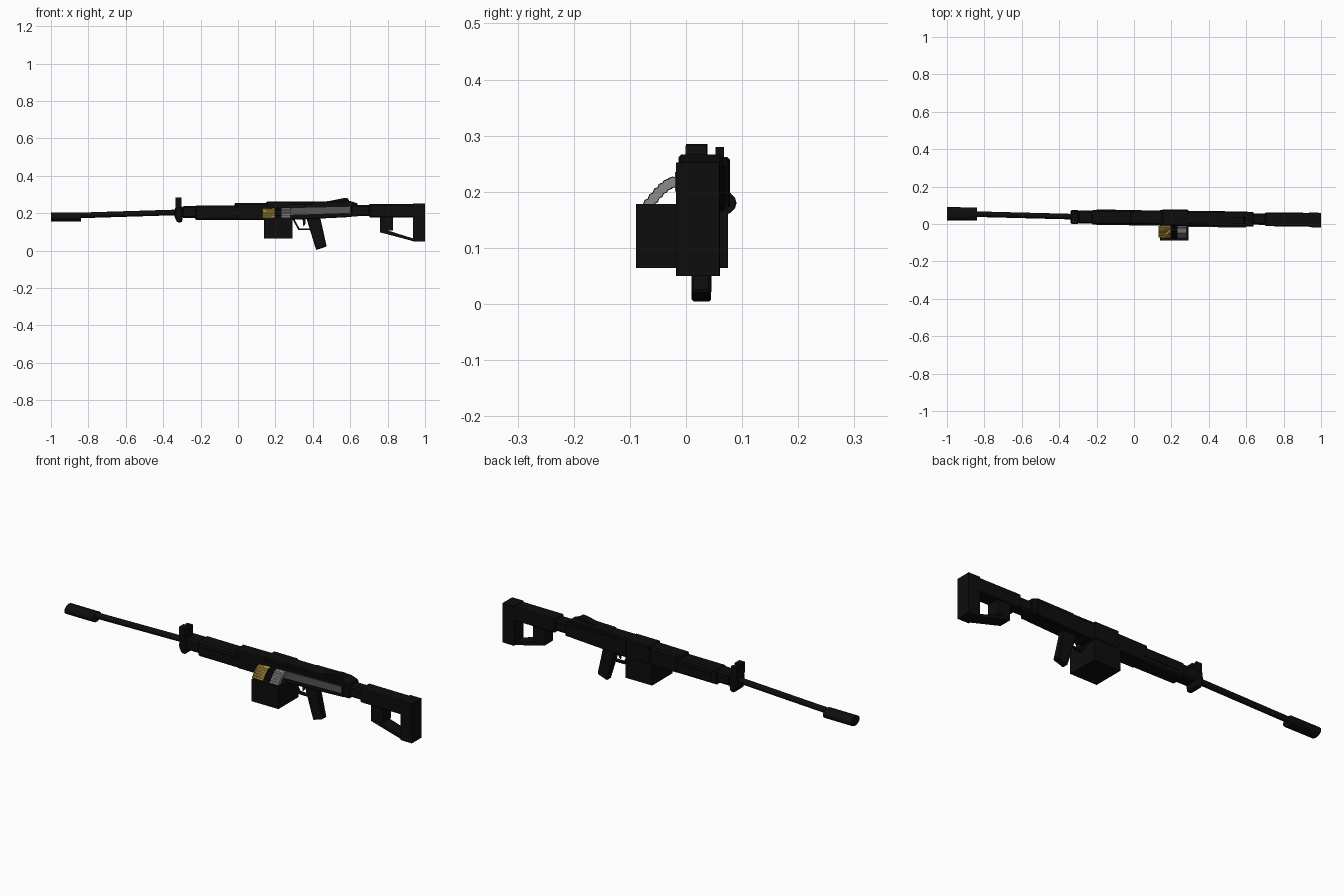
import bpy, bmesh, math
from mathutils import Vector

cube = bpy.data.objects.get("Cube")
if cube:
    bpy.data.objects.remove(cube, do_unlink=True)


def material(name, r, g, b, rough=0.6):
    m = bpy.data.materials.new(name)
    m.use_nodes = True
    m.diffuse_color = (r, g, b, 1)
    node = m.node_tree.nodes["Principled BSDF"]
    node.inputs["Base Color"].default_value = (r, g, b, 1)
    node.inputs["Roughness"].default_value = rough
    return m


black = material("black metal", 0.004, 0.004, 0.004)
steel = material("dark steel", 0.09, 0.09, 0.09)
silver = material("belt silver", 0.26, 0.26, 0.25)
brass = material("brass", 0.55, 0.36, 0.06)


def finish(name, bm, mat, bevel=0):
    bmesh.ops.recalc_face_normals(bm, faces=bm.faces)
    me = bpy.data.meshes.new(name)
    bm.to_mesh(me)
    bm.free()
    ob = bpy.data.objects.new(name, me)
    bpy.context.collection.objects.link(ob)
    me.materials.append(mat)
    if bevel:
        mod = ob.modifiers.new("edge", "BEVEL")
        mod.width = bevel
        mod.segments = 1
        mod.limit_method = "ANGLE"
    return ob


def axis_y(x):
    """The body runs very slightly off the x axis."""
    return 0.034 - 0.012 * x


def prism(name, outline, y0, y1, mat=black, bevel=0, follow=True):
    """Extrude an x-z outline from y0 to y1, measured from the body axis."""
    bm = bmesh.new()
    rings = []
    for y in (y0, y1):
        rings.append([bm.verts.new((x, y + (axis_y(x) if follow else 0), z)) for x, z in outline])
    bm.faces.new(rings[0])
    bm.faces.new(rings[1][::-1])
    n = len(outline)
    for i in range(n):
        j = (i + 1) % n
        bm.faces.new((rings[0][i], rings[0][j], rings[1][j], rings[1][i]))
    return finish(name, bm, mat, bevel)


def box(name, x0, x1, z0, z1, y0, y1, mat=black, bevel=0, follow=True):
    return prism(name, [(x0, z0), (x1, z0), (x1, z1), (x0, z1)], y0, y1, mat, bevel, follow)


def tube(name, a, b, r0, r1, mat=black, sides=16, flat=1):
    """Round bar from a to b; flat squeezes it in height."""
    a, b = Vector(a), Vector(b)
    bm = bmesh.new()
    bmesh.ops.create_cone(bm, cap_ends=True, segments=sides, radius1=r0, radius2=r1,
                          depth=(b - a).length)
    turn = (b - a).to_track_quat("Z", "Y")
    for v in bm.verts:
        p = turn @ v.co
        p.z *= flat
        v.co = p + (a + b) / 2
    ob = finish(name, bm, mat)
    for p in ob.data.polygons:
        p.use_smooth = len(p.vertices) == 4
    for e in ob.data.edges:
        e.use_edge_sharp = False
    bpy.context.view_layer.objects.active = ob
    bpy.ops.object.select_all(action="DESELECT")
    ob.select_set(True)
    bpy.ops.object.shade_smooth_by_angle(angle=math.radians(40))
    return ob


# Barrel and muzzle
tube("muzzle_sleeve", (-1, 0.055, 0.18), (-0.84, 0.054, 0.18), 0.035, 0.035, flat=0.7)
tube("barrel", (-0.86, 0.053, 0.188), (-0.28, 0.038, 0.206), 0.015, 0.015)

# Front sight block
prism("front_sight_base", [(-0.325, 0.15), (-0.3, 0.15), (-0.295, 0.18), (-0.295, 0.235),
                           (-0.335, 0.235), (-0.34, 0.18)], -0.037, 0.037, bevel=0.006)
box("front_sight_post", -0.335, -0.303, 0.23, 0.285, -0.038, 0.0)
box("front_sight_ear", -0.335, -0.303, 0.23, 0.28, 0.015, 0.03)

# Handguard
box("handguard_nose", -0.3, -0.22, 0.175, 0.238, -0.035, 0.035, bevel=0.008)
box("handguard", -0.23, 0.02, 0.163, 0.242, -0.038, 0.038, bevel=0.008)
box("handguard_rib", -0.2, 0.02, 0.19, 0.215, -0.041, 0.041)

# Receiver and top cover
prism("receiver", [(0, 0.165), (0.3, 0.165), (0.61, 0.18), (0.61, 0.25), (0, 0.25)],
      -0.041, 0.04, bevel=0.004)
prism("feed_cover", [(-0.02, 0.235), (0.42, 0.235), (0.42, 0.262), (0.17, 0.262),
                     (0.16, 0.256), (-0.02, 0.254)], -0.034, 0.036, bevel=0.005)
box("feed_housing", 0.15, 0.29, 0.17, 0.262, -0.04, 0.046, bevel=0.005)
prism("rear_cover", [(0.4, 0.24), (0.64, 0.24), (0.64, 0.252), (0.6, 0.266), (0.4, 0.263)],
      -0.04, 0.038, bevel=0.004)
prism("rear_sight", [(0.46, 0.26), (0.6, 0.258), (0.585, 0.282), (0.56, 0.28)], -0.028, 0.01)
box("receiver_end", 0.6, 0.64, 0.182, 0.245, -0.038, 0.038)
prism("bolt_slot", [(0.24, 0.19), (0.6, 0.202), (0.6, 0.235), (0.3, 0.228), (0.24, 0.222)],
      -0.046, -0.039, steel)

# Ammunition box and belt
box("ammo_box", 0.14, 0.292, 0.064, 0.178, -0.089, 0.075, follow=False)
rounds = 7
for i in range(rounds):
    t = i / (rounds - 1)
    y = -0.066 + 0.05 * t
    z = 0.178 + 0.04 * math.sin(t * math.pi / 2)
    tube(f"round_tip_{i}", (0.13, y, z), (0.2, y, z), 0.006, 0.0095, brass, 8)
    tube(f"round_link_{i}", (0.195, y, z), (0.232, y, z), 0.0105, 0.0105, black, 8)
    tube(f"round_case_{i}", (0.228, y, z), (0.282, y, z), 0.0095, 0.0095, silver, 8)

# Grip, trigger and guard
prism("grip", [(0.365, 0.175), (0.44, 0.175), (0.474, 0.022), (0.418, 0.003)],
      -0.019, 0.016, bevel=0.004)
prism("trigger_guard", [(0.29, 0.17), (0.3, 0.17), (0.329, 0.119), (0.385, 0.119),
                        (0.387, 0.11), (0.323, 0.11)], -0.01, 0.008)
prism("trigger", [(0.345, 0.17), (0.362, 0.17), (0.362, 0.145), (0.35, 0.128)], -0.005, 0.004)

# Shoulder stock with an open frame
box("stock_neck", 0.63, 0.71, 0.185, 0.244, -0.03, 0.03, bevel=0.008)
box("stock_top", 0.7, 0.95, 0.178, 0.25, -0.037, 0.037, bevel=0.005)
box("stock_front_block", 0.76, 0.83, 0.107, 0.185, -0.033, 0.033)
prism("stock_strut", [(0.76, 0.098), (0.94, 0.05), (0.94, 0.064), (0.8, 0.108), (0.76, 0.11)],
      -0.033, 0.033)
box("butt_plate", 0.935, 1.0, 0.05, 0.252, -0.04, 0.038)
